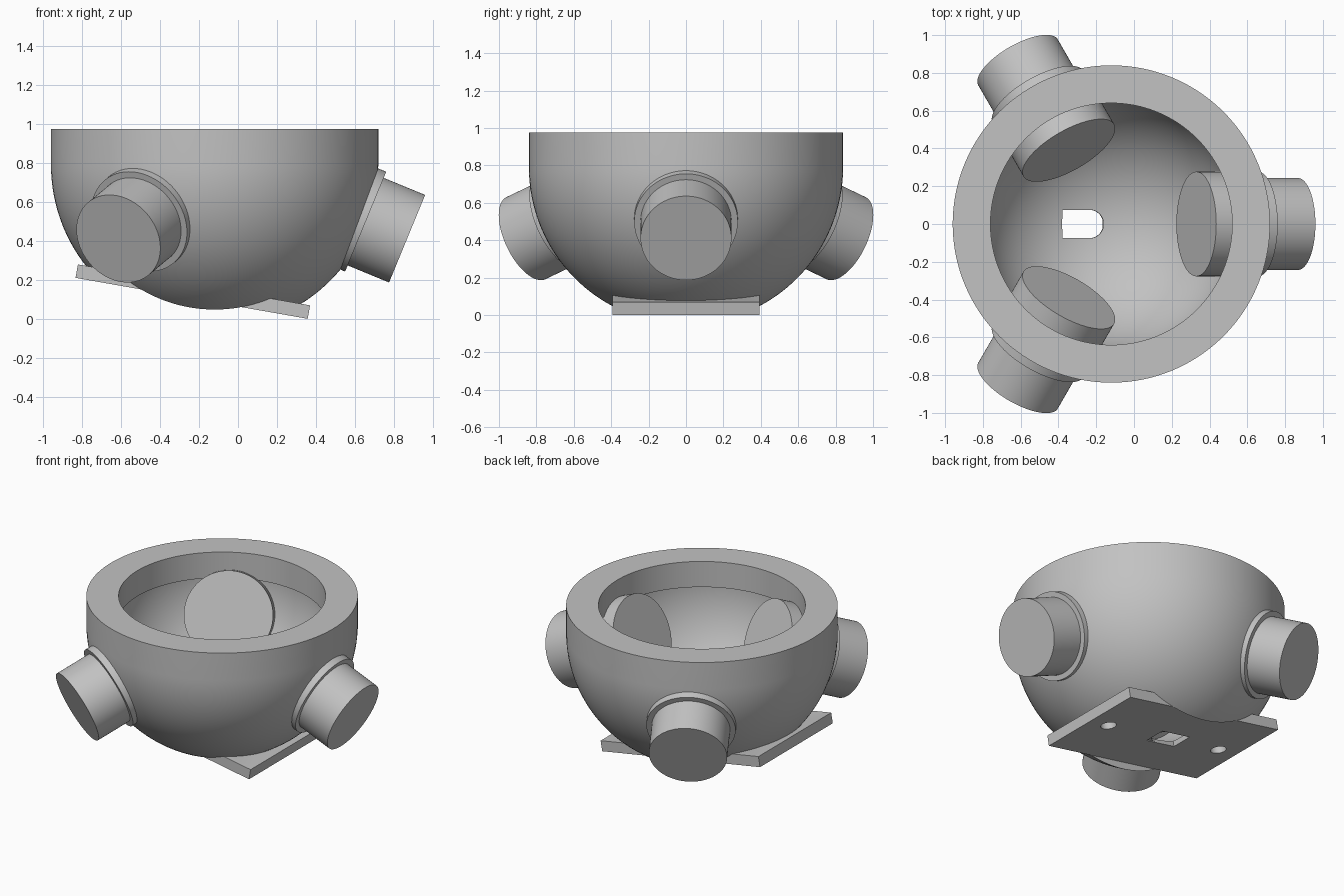
import bpy
import bmesh
from math import radians, sin, cos, pi
from mathutils import Matrix, Vector

if "Cube" in bpy.data.objects:
    bpy.data.objects.remove(bpy.data.objects["Cube"], do_unlink=True)

CENTRE = Vector((-0.12, 0, 0.79))
R_OUT, R_CAVITY, R_MOUTH, RIM_Z = 0.84, 0.678, 0.64, 0.975
PLATE_LEN, PLATE_WID, PLATE_THICK = 1.21, 0.785, 0.07
PLATE = Matrix.Translation((-0.238, 0, 0.105)) @ Matrix.Rotation(radians(10), 4, 'Y')

grey = bpy.data.materials.new("plain grey")
grey.use_nodes = True
colour = (0.54, 0.54, 0.54, 1)
grey.diffuse_color = colour
grey.node_tree.nodes["Principled BSDF"].inputs["Base Color"].default_value = colour


def make(name, bm, matrix=Matrix()):
    bmesh.ops.recalc_face_normals(bm, faces=bm.faces)
    mesh = bpy.data.meshes.new(name)
    bm.to_mesh(mesh)
    bm.free()
    mesh.transform(matrix)
    mesh.materials.append(grey)
    ob = bpy.data.objects.new(name, mesh)
    bpy.context.collection.objects.link(ob)
    return ob


def lathe(name, profile, matrix, steps=128):
    """Turn an (r, z) profile around the local z axis."""
    bm = bmesh.new()
    vs = [bm.verts.new((r, 0, z)) for r, z in profile]
    es = [bm.edges.new(pair) for pair in zip(vs, vs[1:])]
    bmesh.ops.spin(bm, geom=vs + es, cent=(0, 0, 0), axis=(0, 0, 1),
                   angle=2 * pi, steps=steps)
    bmesh.ops.remove_doubles(bm, verts=bm.verts, dist=0.0002)
    return make(name, bm, matrix)


def box(name, lo, hi, matrix):
    bm = bmesh.new()
    bmesh.ops.create_cube(bm, size=1)
    lo, hi = Vector(lo), Vector(hi)
    size = hi - lo
    for v in bm.verts:
        v.co = Vector([c * s for c, s in zip(v.co, size)]) + (lo + hi) / 2
    return make(name, bm, matrix)


def rod(name, r, z0, z1, matrix, steps=64):
    return lathe(name, [(0, z0), (r, z0), (r, z1), (0, z1)], matrix, steps)


def cut(ob, cutter):
    cutter.hide_render = True
    mod = ob.modifiers.new("cut", 'BOOLEAN')
    mod.operation, mod.solver, mod.object = 'DIFFERENCE', 'EXACT', cutter
    bpy.context.view_layer.objects.active = ob
    bpy.ops.object.modifier_apply(modifier=mod.name)
    bpy.data.objects.remove(cutter, do_unlink=True)


def arc(r, n=40):
    return [(r * sin(i * pi / 2 / n), -r * cos(i * pi / 2 / n)) for i in range(n + 1)]


# Thick hemispherical bowl whose straight rim overhangs the cavity slightly
rim = RIM_Z - CENTRE.z
lip = 0.01
profile = (arc(R_OUT) + [(R_OUT, rim), (R_MOUTH, rim), (R_MOUTH, lip), (R_CAVITY, lip)]
           + arc(R_CAVITY)[::-1])
bowl = lathe("bowl", profile, Matrix.Translation(CENTRE))

# Tilted mounting plate, trimmed where it would enter the cavity
half_l, half_w = PLATE_LEN / 2, PLATE_WID / 2
plate = box("mounting_plate", (-half_l, -half_w, 0), (half_l, half_w, PLATE_THICK), PLATE)
ball = arc(R_CAVITY + 0.003) + [(0, 0)]
cut(plate, lathe("cavity_cutter", ball, Matrix.Translation(CENTRE)))

# Flat seat on the bowl, just inside the plate's underside
cut(bowl, box("seat_cutter", (-0.8, -half_w, -0.5), (0.8, half_w, 0.006), PLATE))

# Cable opening: square in the plate, round-ended in the bowl
cut(plate, box("slot_cutter", (-0.15, -0.075, -0.1), (0.073, 0.075, 0.3), PLATE))
cut(bowl, box("slot_cutter", (-0.15, -0.075, -0.1), (0, 0.075, 0.3), PLATE))
cut(bowl, rod("slot_end_cutter", 0.075, -0.1, 0.3, PLATE))

# Two blind screw holes
for u in (-0.45, 0.45):
    for ob in (plate, bowl):
        spot = PLATE @ Matrix.Translation((u, 0, 0))
        cut(ob, rod("screw_hole_cutter", 0.05, -0.1, 0.13, spot, 32))

# Three stepped plugs through the wall, pointing outward and down
plugs = []
plug_profile = [(0, -0.582), (0.277, -0.582), (0.277, -0.23), (0.243, -0.23), (0.243, 0), (0, 0)]
for i, side in enumerate(("left", "back_right", "front_right")):
    turn = Matrix.Translation((CENTRE.x, 0, 0)) @ Matrix.Rotation(i * 2 * pi / 3, 4, 'Z')
    aim = Matrix.Translation((0.988, 0, 0.411)) @ Matrix.Rotation(radians(90 + 22.4), 4, 'Y')
    plugs.append(lathe("plug_" + side, plug_profile, turn @ aim, 96))

# Smooth curves, crisp edges
bpy.ops.object.select_all(action='DESELECT')
for ob in [bowl, plate] + plugs:
    ob.select_set(True)
bpy.context.view_layer.objects.active = bowl
bpy.ops.object.shade_smooth_by_angle(angle=radians(30))
